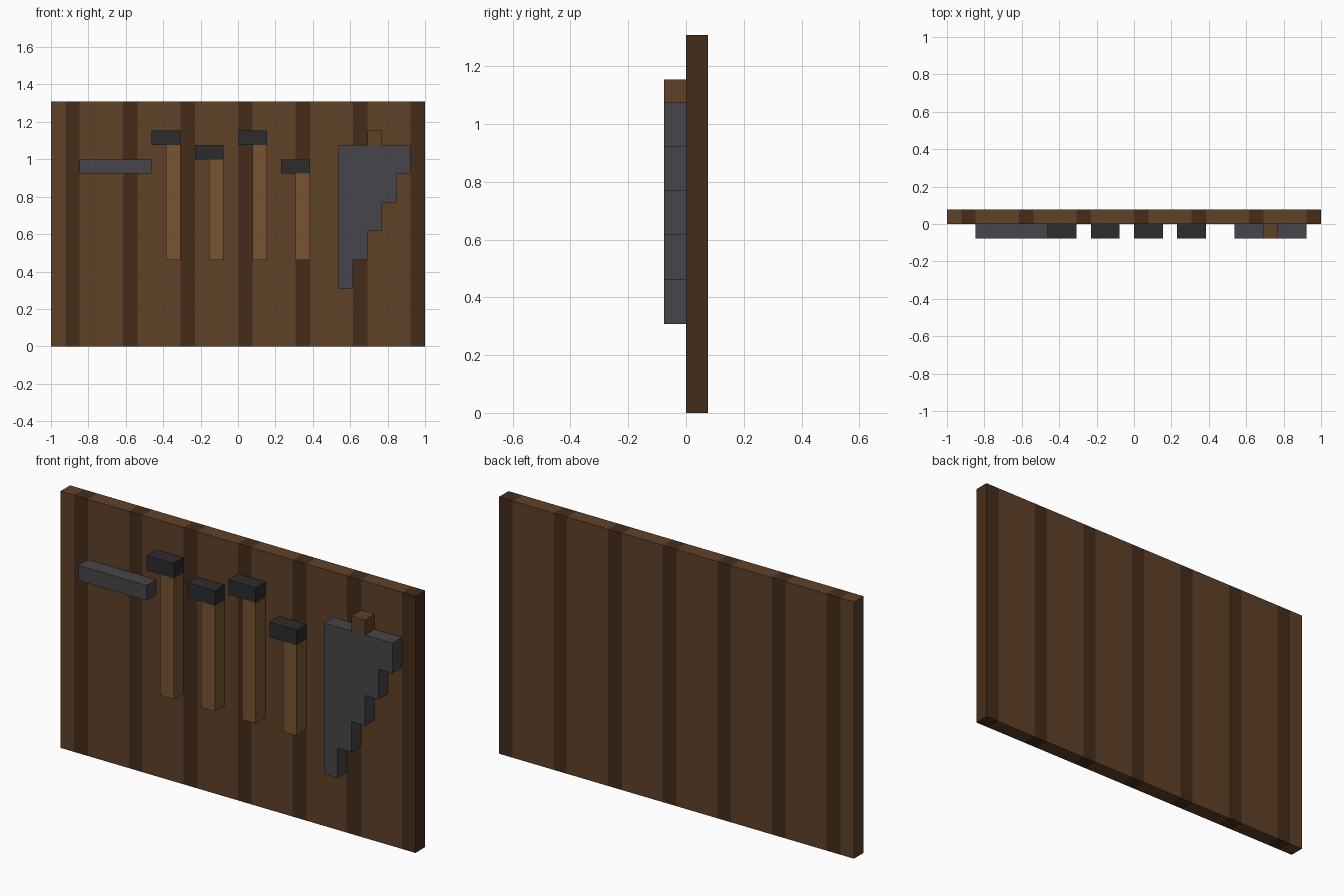
import bpy, bmesh
from mathutils import Vector

if "Cube" in bpy.data.objects:
    bpy.data.objects.remove(bpy.data.objects["Cube"])

U = 2 / 13 / 2            # one grid cell
X0 = -1.0                 # left edge of the board


def material(name, rgb):
    m = bpy.data.materials.new(name)
    m.diffuse_color = (*[(c / 255) ** 2.2 for c in rgb], 1)
    m.use_nodes = True
    m.node_tree.nodes["Principled BSDF"].inputs["Base Color"].default_value = m.diffuse_color
    return m


WOOD = material("board_wood", (96, 67, 44))
DARK = material("dark_wood", (70, 48, 32))
HANDLE = material("handle_wood", (120, 86, 53))
STEEL = material("steel", (72, 72, 76))
IRON = material("dark_iron", (48, 48, 50))


def finish(name, bm, *mats):
    bmesh.ops.recalc_face_normals(bm, faces=bm.faces)
    me = bpy.data.meshes.new(name)
    bm.to_mesh(me)
    bm.free()
    for m in mats:
        me.materials.append(m)
    ob = bpy.data.objects.new(name, me)
    bpy.context.collection.objects.link(ob)
    return ob


def slab(points, y_cell):
    """Extrude a front-view outline (in cells) one cell deep."""
    bm = bmesh.new()
    face = bm.faces.new([bm.verts.new((X0 + x * U, y_cell * U, z * U)) for x, z in points])
    ext = bmesh.ops.extrude_face_region(bm, geom=[face])
    verts = [g for g in ext["geom"] if isinstance(g, bmesh.types.BMVert)]
    bmesh.ops.translate(bm, verts=verts, vec=(0, U, 0))
    return bm


def rect(x1, x2, z1, z2):
    return [(x1, z1), (x2, z1), (x2, z2), (x1, z2)]


# Back board, sliced into planks with a dark strip every fourth cell
bm = slab(rect(0, 26, 0, 17), 0)
strips = range(1, 26, 4)
for s in strips:
    for edge in (s, s + 1):
        if edge < 26:
            geom = bm.verts[:] + bm.edges[:] + bm.faces[:]
            bmesh.ops.bisect_plane(bm, geom=geom, plane_co=Vector((X0 + edge * U, 0, 0)),
                                   plane_no=Vector((1, 0, 0)))
for f in bm.faces:
    cell = min(25, int((f.calc_center_median().x - X0) / U + 1e-3))
    f.material_index = int(cell in strips)
finish("back_board", bm, WOOD, DARK)

# Flat bar on the left
finish("steel_bar", slab(rect(2, 7, 12, 13), -1), STEEL)

# Four hammers: left cell of the head and its underside height
for i, (x, z) in enumerate([(7, 14), (10, 13), (13, 14), (16, 12)], 1):
    finish(f"hammer_head_{i}", slab(rect(x, x + 2, z, z + 1), -1), IRON)
    finish(f"hammer_handle_{i}", slab(rect(x + 1, x + 2, 6, z), -1), HANDLE)

# Saw blade with a stepped edge, and its grip
outline = [(20, 14), (20, 4)]
for step in range(5):
    outline += [(21 + step, 4 + 2 * step), (21 + step, 6 + 2 * step)]
finish("saw_blade", slab(outline, -1), STEEL)
finish("saw_grip", slab(rect(22, 23, 14, 15), -1), WOOD)
